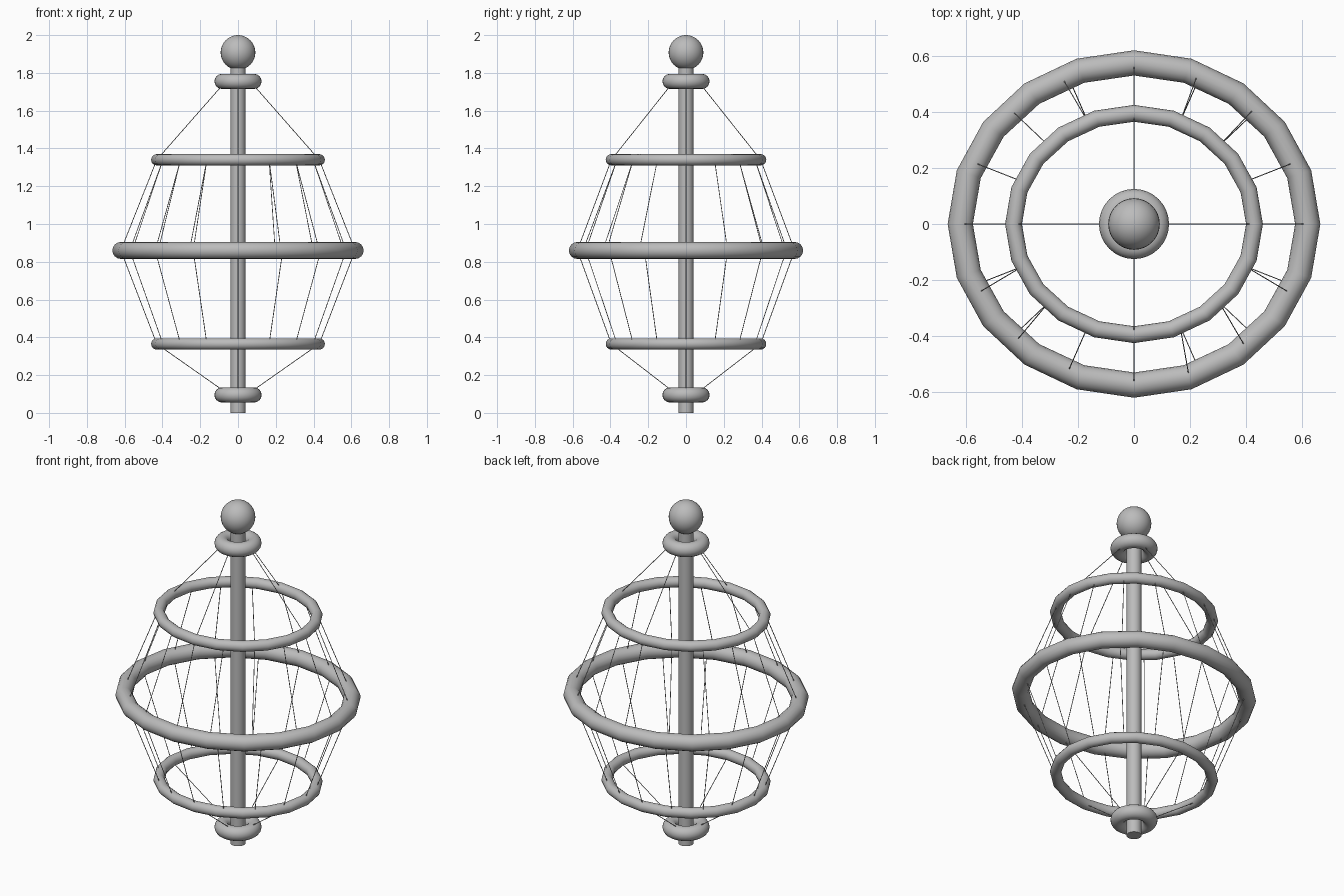
import bpy, bmesh, math
from mathutils import Vector

cube = bpy.data.objects.get("Cube")
if cube:
    bpy.data.objects.remove(cube, do_unlink=True)

grey = bpy.data.materials.new("plain grey")
grey.use_nodes = True
grey.diffuse_color = (0.5, 0.5, 0.5, 1)
grey.node_tree.nodes["Principled BSDF"].inputs["Base Color"].default_value = (0.5, 0.5, 0.5, 1)


def finish(obj, name, angle=50):
    obj.name = name
    obj.data.materials.append(grey)
    bpy.ops.object.select_all(action='DESELECT')
    obj.select_set(True)
    bpy.context.view_layer.objects.active = obj
    bpy.ops.object.shade_smooth_by_angle(angle=math.radians(angle))


def on_oval(rx, ry, z, degrees):
    a = math.radians(degrees)
    return Vector((rx * math.cos(a), ry * math.sin(a), z))


def ring(name, rx, ry, z, tube, sides=20, around=16):
    """Oval hoop whose tube keeps the same thickness all round."""
    bm = bmesh.new()
    loops = []
    for i in range(sides):
        loop = []
        for j in range(around):
            t = 2 * math.pi * j / around
            reach = tube * math.cos(t)
            height = z + tube * math.sin(t)
            loop.append(bm.verts.new(on_oval(rx + reach, ry + reach, height, 360 * i / sides)))
        loops.append(loop)
    for i in range(sides):
        a, b = loops[i], loops[(i + 1) % sides]
        for j in range(around):
            k = (j + 1) % around
            bm.faces.new((a[j], b[j], b[k], a[k]))
    mesh = bpy.data.meshes.new(name)
    bm.to_mesh(mesh)
    bm.free()
    obj = bpy.data.objects.new(name, mesh)
    bpy.context.collection.objects.link(obj)
    finish(obj, name)


def wire(name, start, end):
    run = end - start
    bpy.ops.mesh.primitive_cylinder_add(vertices=6, radius=0.002, depth=run.length,
                                        location=(start + end) / 2,
                                        rotation=run.to_track_quat('Z', 'Y').to_euler())
    finish(bpy.context.object, name, 70)


# Central pole and ball finial
bpy.ops.mesh.primitive_cylinder_add(vertices=24, radius=0.04, depth=1.88, location=(0, 0, 0.94))
finish(bpy.context.object, "pole")
bpy.ops.mesh.primitive_uv_sphere_add(segments=32, ring_count=16, radius=0.092, location=(0, 0, 1.908))
finish(bpy.context.object, "ball_finial")

# Collars and hoops
BIG = (0.62, 0.575, 0.86)
UPPER = (0.43, 0.395, 1.34)
LOWER = (0.43, 0.395, 0.365)
ring("upper_collar", 0.085, 0.085, 1.755, 0.04, 32)
ring("lower_collar", 0.085, 0.085, 0.095, 0.04, 32)
ring("upper_hoop", *UPPER, 0.03)
ring("lower_hoop", *LOWER, 0.03)
ring("middle_hoop", *BIG, 0.045)

# Cage wires, the upper ones strung slightly unevenly on the middle hoop
drift = [0, 0, 1, 1, 0, 2, 0, 0, 0, 3, 2, 0, 0, -4, -5, -3]
for n, d in enumerate(drift):
    angle = 22.5 * n
    wire("upper_wire", on_oval(*UPPER, angle), on_oval(*BIG, angle + d))
    wire("lower_wire", on_oval(*LOWER, angle), on_oval(*BIG, angle))

# Stay wires from the collars to the hoops
for n in range(4):
    wire("top_stay", on_oval(0.065, 0.065, 1.755, 90 * n), on_oval(*UPPER, 90 * n))
    wire("bottom_stay", on_oval(0.045, 0.045, 0.095, 90 * n), on_oval(*LOWER, 90 * n))
